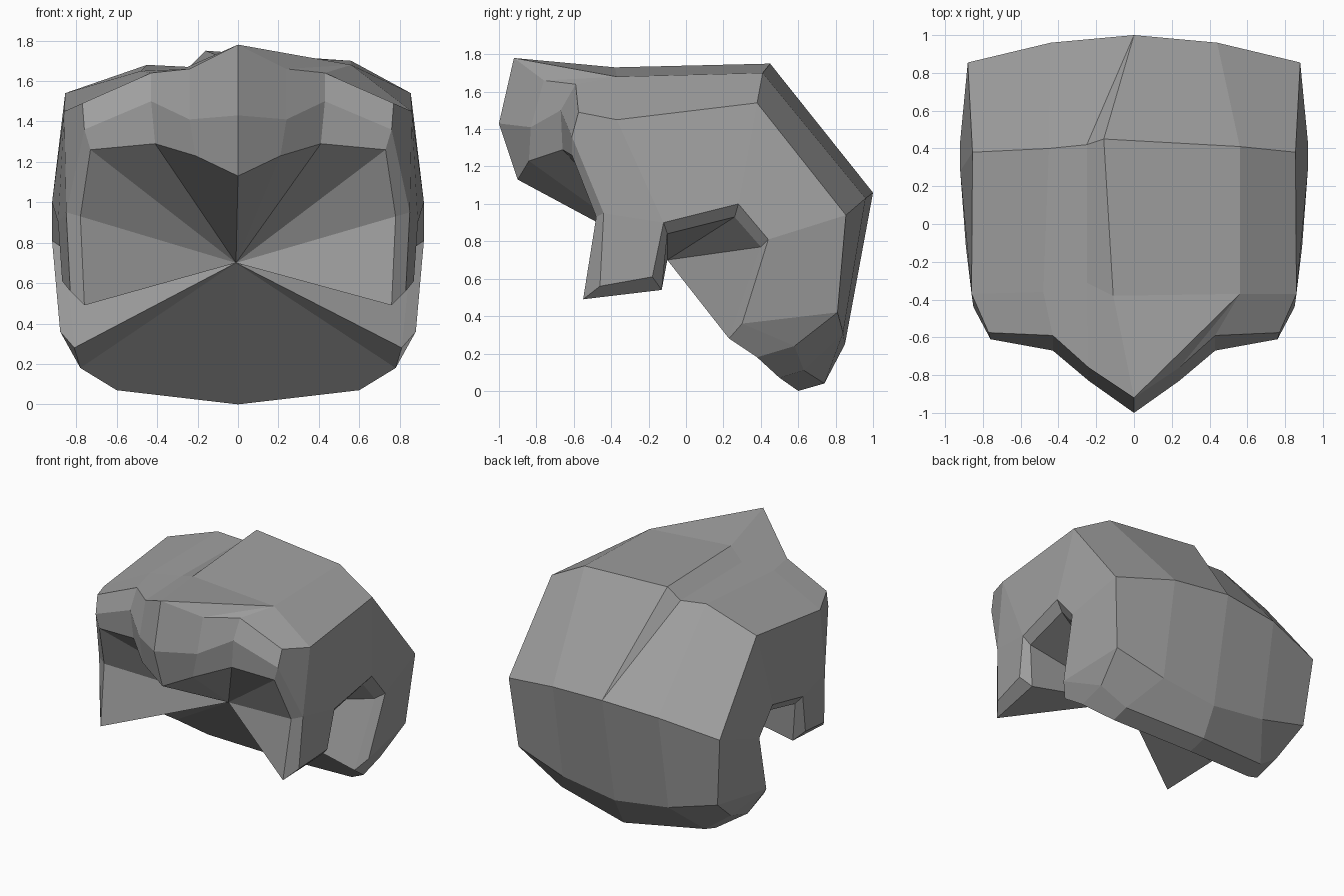
import bpy, bmesh

if "Cube" in bpy.data.objects:
    bpy.data.objects.remove(bpy.data.objects["Cube"])

# Centre line and the crooked parting on the crown
centre = {
    "T": (0, -.92, 1.78), "B0": (0, -1, 1.43), "C0": (0, -.9, 1.13),
    "V": (-.01, -.1, .70), "K0": (0, 1, 1.06), "L0": (0, .85, .25),
    "M0": (0, .74, .04), "N0": (0, .6, 0),
    "S1": (.56, -.37, 1.68), "S2": (.56, .41, 1.70),
    "q1": (-.11, -.38, 1.73), "q2": (-.16, .45, 1.75),
    "r1": (-.25, -.31, 1.67), "r2": (-.25, .42, 1.66),
    "s1": (-.48, -.36, 1.65), "s2": (-.45, .40, 1.68),
}
# Fringe rows: top, middle, underside
fringe = {
    "A1": (.24, -.76, 1.66), "A2": (.43, -.59, 1.64), "A3": (.77, -.575, 1.49),
    "B1": (.24, -.83, 1.41), "B2": (.43, -.67, 1.50), "B3": (.76, -.61, 1.36),
    "C1": (.21, -.84, 1.23), "C2": (.41, -.66, 1.29), "C3": (.73, -.61, 1.26),
}
# Side panel, sideburn and ear notch (outer rim R, inner rim D-I)
side = {
    "P0": (.86, -.37, 1.45), "P1": (.855, .38, 1.54), "P2": (.88, .855, .94),
    "P3": (.83, .81, .42), "P4": (.88, .30, .36),
    "R1": (.92, .44, .81), "R2": (.92, .28, 1.0), "R3": (.89, -.12, .90),
    "R4": (.87, -.18, .61), "R5": (.83, -.46, .56), "R6": (.85, -.44, .95),
    "D": (.78, -.48, .93), "E": (.76, -.55, .49), "F": (.80, -.13, .54),
    "I3": (.84, -.10, .84), "I2": (.86, .26, .93), "I1": (.86, .40, .77),
}
# Back and nape
back = {
    "K1": (.44, .96, 1.03), "L1": (.44, .84, .31),
    "M1": (.6, .63, .11), "M2": (.78, .58, .24),
    "N1": (.6, .5, .07), "N2": (.78, .38, .18), "N3": (.81, .23, .28),
}
paired = {**fringe, **side, **back}

# Faces shared by both halves
both = """T A1 B1 B0|A1 A2 B2 B1|A2 A3 B3 B2|B0 B1 C1 C0|B1 B2 C2 C1|B2 B3 C3 C2
A3 P0 R6 B3|P0 R3 R6|R6 R3 R4 R5|P0 P1 R2 R3|P1 P2 R1 R2|P2 P3 P4 R1
P2 K1 L1 P3|K1 K0 L0 L1|P3 L1 M1 M2|L1 L0 M0 M1|P4 P3 M2
P4 M2 N2 N3|M2 M1 N1 N2|M1 M0 N0 N1"""
# Crown faces, different on each half
crown_right = """T S1 q1|q1 S1 S2 q2|S1 P0 P1 S2|T A1 S1|A1 A2 S1|A2 A3 P0 S1
S2 P1 P2 K1|q2 S2 K1 K0"""
crown_left = """q1 q2 r2 r1|r1 r2 s2 s1|s1 s2 P1 P0|T q1 r1 A1|A1 r1 s1 A2|A2 s1 P0 A3
P1 s2 K1 P2|s2 r2 K0 K1|r2 q2 K0"""


def parse(text):
    return [f.split() for f in text.replace("\n", "|").split("|")]


bm = bmesh.new()
mid = {k: bm.verts.new(p) for k, p in centre.items()}
outer = "B3 R6 R5 R4 R3 R2 R1 P4".split()
inner = "C3 D E F I3 I2 I1 N3".split()
under = ["C0", "C1", "C2"] + inner + ["N2", "N1", "N0"]

for sx, crown in ((1, crown_right), (-1, crown_left)):
    pts = dict(mid)
    pts.update({k: bm.verts.new((sx * x, y, z)) for k, (x, y, z) in paired.items()})
    faces = parse(both) + parse(crown)
    # Thickness strip along sideburn and ear notch
    for i in range(len(outer) - 1):
        faces.append([outer[i], outer[i + 1], inner[i + 1], inner[i]])
    # Underside fan meeting at one point
    for a, b in zip(under, under[1:]):
        faces.append([a, b, "V"])
    for f in faces:
        bm.faces.new([pts[k] for k in f])

bmesh.ops.recalc_face_normals(bm, faces=bm.faces[:])
mesh = bpy.data.meshes.new("hair_shell")
bm.to_mesh(mesh)
bm.free()
hair = bpy.data.objects.new("hair_shell", mesh)
bpy.context.collection.objects.link(hair)

grey = bpy.data.materials.new("mid_grey")
grey.diffuse_color = (.35, .35, .35, 1)
grey.use_nodes = True
grey.node_tree.nodes["Principled BSDF"].inputs["Base Color"].default_value = grey.diffuse_color
mesh.materials.append(grey)
